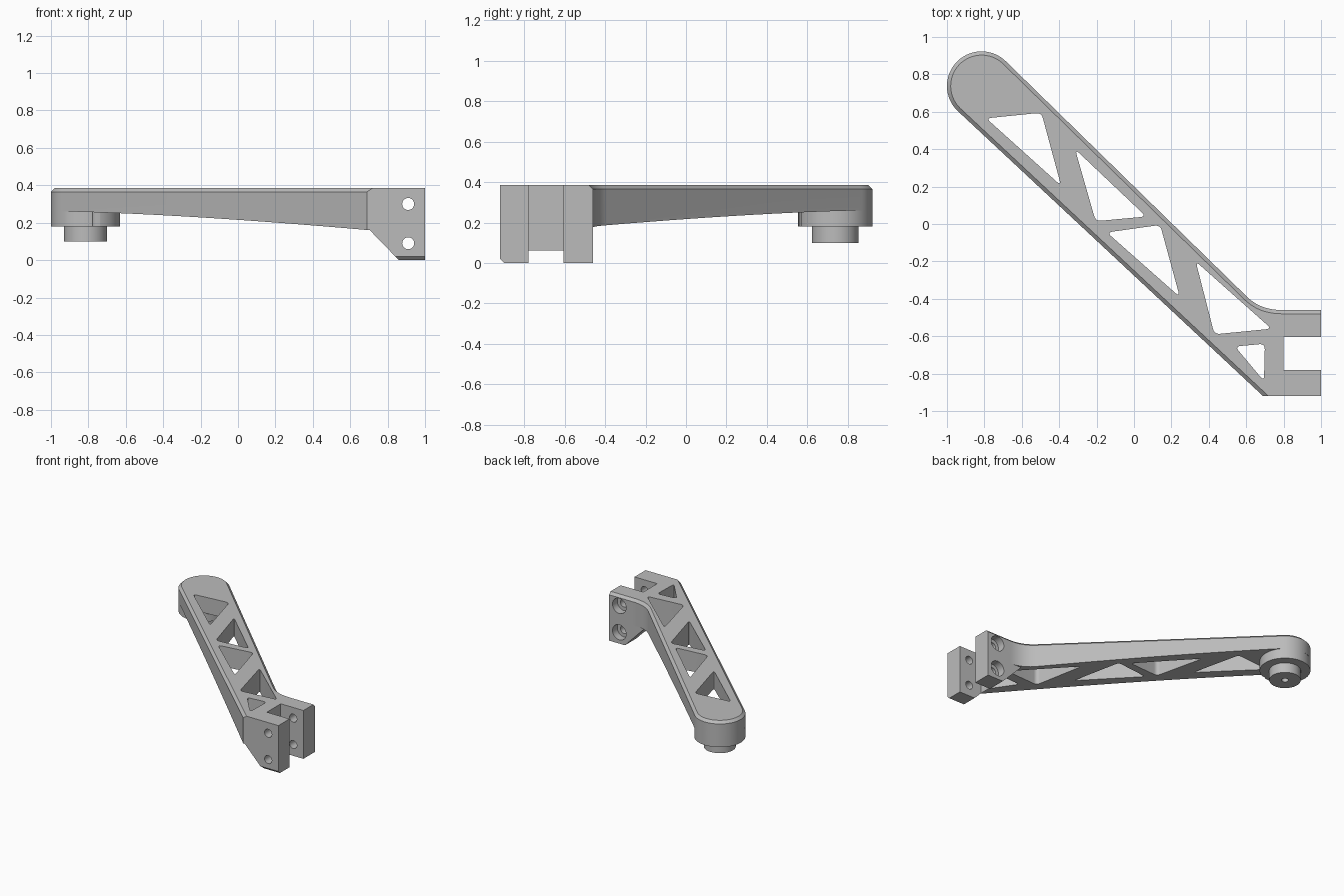
import bpy, bmesh, math
from mathutils import Vector

if "Cube" in bpy.data.objects:
    bpy.data.objects.remove(bpy.data.objects["Cube"])

TOP = 0.385
PIVOT = Vector((-0.815, 0.738))
BOSS_R = 0.185

grey = bpy.data.materials.new("machined_grey")
grey.use_nodes = True
grey.diffuse_color = (0.5, 0.5, 0.5, 1)
grey.node_tree.nodes["Principled BSDF"].inputs["Base Color"].default_value = (0.5, 0.5, 0.5, 1)


def prism(name, pts, place, lo, hi, chamfer=None, size=0.02):
    """Extrude a 2D profile from lo to hi; place maps (a, b, t) to a 3D point."""
    bm = bmesh.new()
    ends = [[bm.verts.new(place(a, b, t)) for a, b in pts] for t in (lo, hi)]
    for ring in ends:
        bm.faces.new(ring)
    n = len(pts)
    for i in range(n):
        j = (i + 1) % n
        bm.faces.new((ends[0][i], ends[0][j], ends[1][j], ends[1][i]))
    bmesh.ops.recalc_face_normals(bm, faces=bm.faces)
    if chamfer:
        edges = [e for e in bm.edges if chamfer(e.verts[0].co, e.verts[1].co)]
        bmesh.ops.bevel(bm, geom=edges, offset=size, segments=1, affect='EDGES')
    mesh = bpy.data.meshes.new(name)
    bm.to_mesh(mesh)
    bm.free()
    ob = bpy.data.objects.new(name, mesh)
    bpy.context.collection.objects.link(ob)
    mesh.materials.append(grey)
    return ob


def combine(target, other, operation):
    mod = target.modifiers.new(operation, 'BOOLEAN')
    mod.operation, mod.object, mod.solver = operation, other, 'EXACT'
    bpy.context.view_layer.objects.active = target
    bpy.ops.object.modifier_apply(modifier=mod.name)
    bpy.data.objects.remove(other)


def arc(c, r, start, end, n):
    angles = [math.radians(start + (end - start) * i / n) for i in range(n + 1)]
    return [(c[0] + r * math.cos(a), c[1] + r * math.sin(a)) for a in angles]


def circle(c, r, n=48):
    return arc(c, r, 0, 360, n)[:-1]


def curve(a, b, c, n=6):
    a, b, c = Vector(a), Vector(b), Vector(c)
    return [tuple(a * (1 - t) ** 2 + b * 2 * t * (1 - t) + c * t * t)
            for t in (i / n for i in range(n + 1))]


def rounded(corners, r=0.03):
    out = []
    for i, p in enumerate(corners):
        p, a, b = Vector(p), Vector(corners[i - 1]), Vector(corners[(i + 1) % len(corners)])
        out += curve(p + (a - p).normalized() * r, p, p + (b - p).normalized() * r)
    return out


def upright(a, b, t):
    return (a, b, t)


def across(a, b, t):
    return (a, t, b)


def along_arm(a, b, t):
    return (a * 0.72 + t * 0.694, -a * 0.694 + t * 0.72, b)


# Arm plan with a chamfered top rim
def top_rim(p, q):
    at_end = p.x > 0.99 and q.x > 0.99
    at_front = p.y < -0.91 and q.y < -0.91
    return min(p.z, q.z) > TOP - 0.001 and not at_end and not at_front


outline = arc(PIVOT, BOSS_R, 45.7, 227, 36) + [(0.69, -0.92), (1, -0.92), (1, -0.46)]
outline += curve((0.79, -0.46), (0.677, -0.46), (0.605, -0.39), 10)
arm = prism("bracket_arm", outline, upright, 0, TOP, top_rim)

# Arched underside
arch = curve((-1.6, 0.262), (-0.5, 0.275), (1.6, 0.13), 32)
under = prism("underside_cutter", [(-1.6, -0.2)] + arch + [(1.6, -0.2)], along_arm, -1, 1)
combine(arm, under, 'DIFFERENCE')

# Fork block at the mounting end
fork = prism("fork_block", [(0.69, 0.36), (1, 0.36), (1, 0), (0.86, 0), (0.69, 0.175)],
             across, -0.92, -0.46,
             lambda p, q: max(p.z, q.z) < 0.001 and max(p.y, q.y) < -0.91)
combine(arm, fork, 'UNION')

# Pivot boss and its pin
combine(arm, prism("boss", circle(PIVOT, BOSS_R - 0.0005, 72), upright, 0.18, 0.33), 'UNION')
combine(arm, prism("pin", circle(PIVOT, 0.115), upright, 0.1, 0.25), 'UNION')
combine(arm, prism("pin_hole", circle(PIVOT, 0.025, 24), upright, 0.05, 0.2), 'DIFFERENCE')

# Truss windows
windows = [
    [(-0.79, 0.565), (-0.495, 0.595), (-0.39, 0.205)],
    [(-0.315, 0.40), (0.065, 0.04), (-0.205, 0.015)],
    [(-0.145, -0.045), (0.14, -0.005), (0.245, -0.39)],
    [(0.33, -0.20), (0.735, -0.56), (0.43, -0.59)],
    [(0.54, -0.655), (0.70, -0.64), (0.695, -0.84)],
]
for tri in windows:
    combine(arm, prism("window", rounded(tri), upright, -0.1, 0.6), 'DIFFERENCE')

# Fork slot
slot = [(0.8, -0.78), (1.1, -0.78), (1.1, -0.605), (0.8, -0.605)]
combine(arm, prism("slot", slot, upright, -0.1, 0.6), 'DIFFERENCE')

# Bolt holes, counterbored from the back
for z in (0.3, 0.09):
    combine(arm, prism("bolt_hole", circle((0.91, z), 0.032, 32), across, -1, -0.4), 'DIFFERENCE')
    combine(arm, prism("counterbore", circle((0.91, z), 0.06, 32), across, -0.52, -0.4), 'DIFFERENCE')

# Smooth curved walls, crisp edges
bpy.ops.object.select_all(action='DESELECT')
arm.select_set(True)
bpy.context.view_layer.objects.active = arm
bpy.ops.object.shade_smooth_by_angle(angle=math.radians(25))
